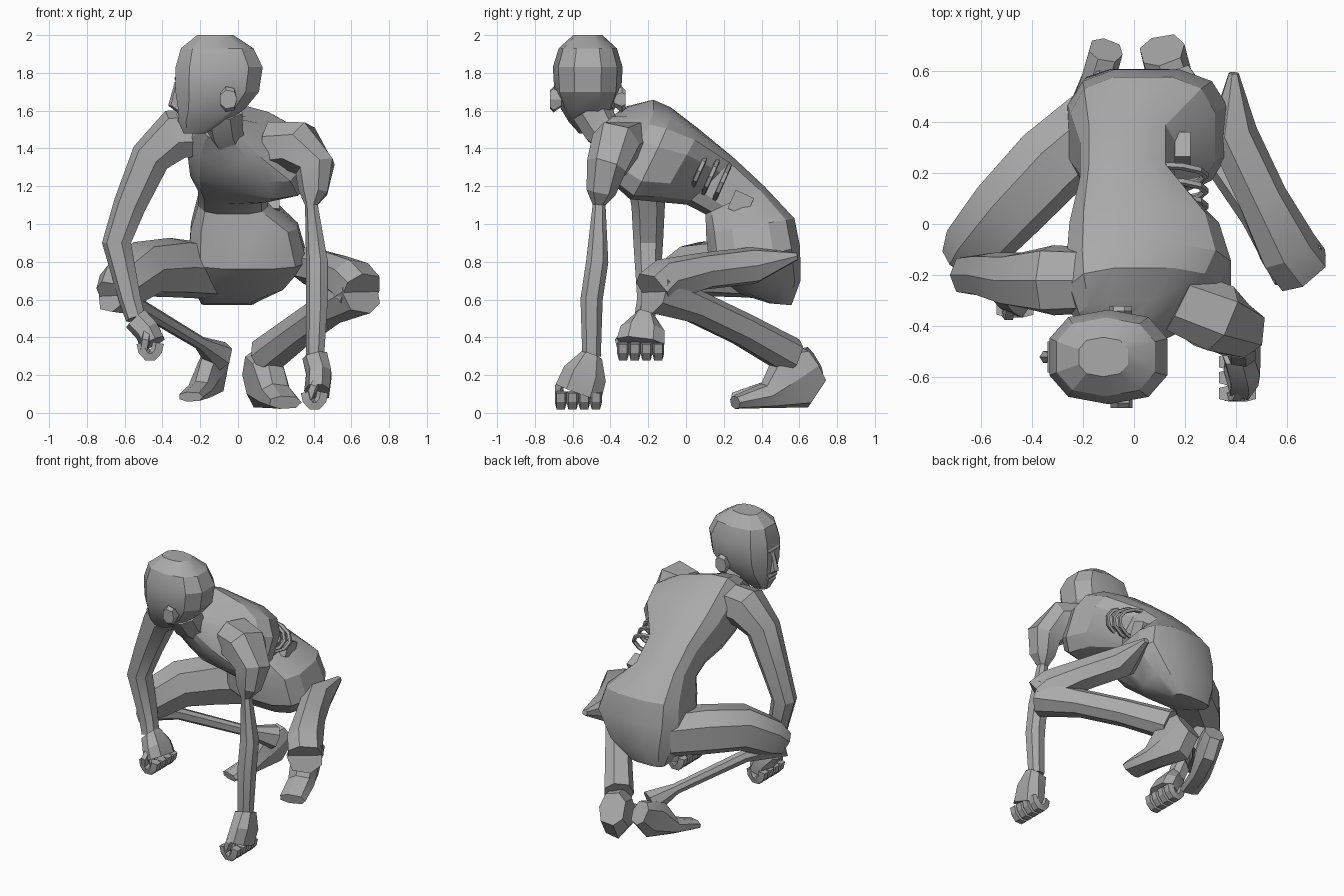
import bpy, bmesh, math
from mathutils import Vector

default_cube = bpy.data.objects.get("Cube")
if default_cube:
    bpy.data.objects.remove(default_cube, do_unlink=True)

GREY = (.4, .4, .4, 1)
skin = bpy.data.materials.new("plain grey")
skin.use_nodes = True
skin.diffuse_color = GREY
skin.node_tree.nodes["Principled BSDF"].inputs["Base Color"].default_value = GREY

X, Y, Z = Vector((1, 0, 0)), Vector((0, 1, 0)), Vector((0, 0, 1))


def soften(value, power):
    return math.copysign(abs(value) ** power, value)


def finish(name, bm):
    bmesh.ops.recalc_face_normals(bm, faces=bm.faces[:])
    mesh = bpy.data.meshes.new(name)
    bm.to_mesh(mesh)
    bm.free()
    mesh.materials.append(skin)
    obj = bpy.data.objects.new(name, mesh)
    bpy.context.scene.collection.objects.link(obj)
    bpy.ops.object.select_all(action='DESELECT')
    obj.select_set(True)
    bpy.context.view_layer.objects.active = obj
    bpy.ops.object.shade_smooth_by_angle(angle=math.radians(25))


def loft(name, rings, sides, power=.8):
    """Skin a closed tube over rings given as (centre, half axis, half axis)."""
    bm = bmesh.new()
    loops = []
    for centre, u, v in rings:
        loop = []
        for i in range(sides):
            angle = math.tau * (i + .5) / sides
            across = soften(math.cos(angle), power)
            along = soften(math.sin(angle), power)
            loop.append(bm.verts.new(centre + u * across + v * along))
        loops.append(loop)
    for low, high in zip(loops, loops[1:]):
        for i in range(sides):
            j = (i + 1) % sides
            bm.faces.new((low[i], low[j], high[j], high[i]))
    bm.faces.new(loops[0])
    bm.faces.new(loops[-1])
    finish(name, bm)


def limb(name, path, depths, width=None, ref=Z, sides=7):
    """Loft along a path; the sections are round unless a width is given."""
    points = [Vector(point) for point in path]
    last = len(points) - 1
    rings = []
    for i, (point, depth) in enumerate(zip(points, depths)):
        tangent = (points[min(i + 1, last)] - points[max(i - 1, 0)]).normalized()
        u = tangent.cross(ref).normalized()
        v = u.cross(tangent)
        rings.append((point, u * (width or depth), v * depth))
    loft(name, rings, sides)


def tube(name, path, radius, ref=Y):
    limb(name, path, [radius] * len(path), ref=ref, sides=5)


# Torso: half width, drop of the left side, then back and front in y and z
torso_sections = [
    (.14, 0, .56, .57, .44, .58),
    (.24, 0, .61, .7, .28, .63),
    (.32, 0, .61, .88, .12, .76),
    (.29, 0, .58, 1.03, .1, .95),
    (.19, 0, .42, 1.2, .1, 1.05),
    (.19, 0, .26, 1.35, 0, 1.1),
    (.3, .02, .07, 1.5, -.15, 1.12),
    (.33, .06, -.08, 1.6, -.3, 1.15),
    (.3, .08, -.17, 1.63, -.4, 1.25),
    (.2, .06, -.3, 1.6, -.46, 1.36),
    (.1, 0, -.4, 1.57, -.5, 1.45),
]
torso_rings = []
for half, drop, back_y, back_z, front_y, front_z in torso_sections:
    back = Y * back_y + Z * back_z
    front = Y * front_y + Z * front_z
    middle = (back + front) / 2 + X * (half * .6 - .14)
    torso_rings.append((middle, X * half - Z * drop, (back - front) / 2))
loft("torso", torso_rings, 12, .68)

# Exposed ribs and a spine block on the hollow left flank
rib_slant = Vector((0, .4, .9))
flank = Vector((.1, .07, 1.28))
spine_step = Vector((0, .06, -.03))
for rib in range(3):
    centre = flank + spine_step * rib
    arc = []
    for step in range(7):
        angle = math.pi * step / 6
        arc.append(centre + X * math.sin(angle) * .18
                   + rib_slant * math.cos(angle) * .1)
    tube("rib", arc, .014, ref=rib_slant.cross(X))
spine = flank + Vector((0, .22, -.17))
limb("spine_block", [spine, spine + X * .12], [.07, .07], ref=rib_slant, sides=4)

# Neck and head, turned to the model's right
limb("neck", [(-.08, -.5, 1.6), (-.07, -.45, 1.5), (-.03, -.35, 1.4)],
     [.11, .1, .08], ref=Y)
head_middle = Y * -.52
skull = [(-.23, 1.48, .06), (-.19, 1.54, .13), (-.14, 1.61, .185), (-.11, 1.7, .23),
         (-.1, 1.83, .24), (-.11, 1.93, .2), (-.12, 2, .1)]
loft("head", [(head_middle + X * x + Z * z, X * r, Y * r * .77)
              for x, z, r in skull], 10)
limb("nose", [head_middle + X * x + Z * z for x, z in
              ((-.32, 1.75), (-.345, 1.63), (-.3, 1.6))],
     [.015, .025, .02], ref=Y, sides=5)
for name, x, z, reach in (("brow", -.32, 1.77, .06), ("upper_lip", -.31, 1.58, .05),
                          ("lower_lip", -.305, 1.55, .04)):
    centre = head_middle + X * x + Z * z
    tube(name, [centre - Y * reach, centre + Y * reach], .018, ref=Z)
for name, side in (("left_ear", -1), ("right_ear", 1)):
    root = head_middle + X * -.05 + Z * 1.66
    limb(name, [root + Y * side * reach for reach in (.14, .18, .2)],
         [.04, .07, .05], width=.045)

# Arms, each starting inside its shoulder
left_wrist, right_wrist = Vector((.41, -.5, .3)), Vector((-.54, -.22, .5))
limb("left_arm", [(.18, -.3, 1.42), (.32, -.37, 1.41), (.41, -.42, 1.3), (.4, -.45, 1.17),
                  (.39, -.46, 1.1), (.42, -.47, .8), (.42, -.5, .6), left_wrist],
     [.13, .14, .11, .08, .035, .06, .06, .05], ref=Y)
limb("right_arm", [(-.15, -.22, 1.48), (-.33, -.22, 1.47), (-.46, -.22, 1.35),
                   (-.57, -.2, 1.1), (-.64, -.2, .9), (-.57, -.2, .6), right_wrist],
     [.13, .14, .11, .09, .08, .06, .055], ref=Y)


def hand(side, wrist, knuckles):
    """A loose fist: wide palm, thumb in front and four curled fingers."""
    middle = wrist.lerp(knuckles, .5)
    limb(side + "_palm", [wrist, middle, knuckles - X * .03],
         [.06, .12, .13], width=.07, ref=Y)
    thumb_base = middle - Y * .08
    thumb_tip = knuckles - Y * .1 - X * .08 - Z * .04
    tube(side + "_thumb", [thumb_base, thumb_base.lerp(thumb_tip, .5) - Y * .03,
                           thumb_tip], .025, ref=X)
    for finger in range(4):
        base = knuckles + Y * .062 * (finger - 1.5)
        curl = []
        for step in range(6):
            angle = math.pi * step / 5
            curl.append(base - X * .045 * (1 - math.cos(angle))
                        - Z * .07 * math.sin(angle))
        tube(side + "_finger", curl, .033)


hand("left", left_wrist, Vector((.45, -.57, .11)))
hand("right", right_wrist, Vector((-.42, -.24, .37)))

# Legs: the right shin is wasted to a thin strand
left_knee, right_knee = Vector((.65, -.17, .64)), Vector((-.67, -.14, .62))
limb("left_thigh", [(.39, .59, .83), (.38, .36, .78), (.5, .1, .75),
                    (.6, -.1, .7), left_knee], [.02, .1, .1, .12, .12])
limb("right_thigh", [(-.12, .42, .75), (-.33, .24, .77), (-.5, .06, .76),
                     (-.62, -.08, .67), right_knee], [.15, .16, .15, .13, .09])
limb("left_shin", [left_knee, (.5, .05, .56), (.33, .3, .44), (.15, .55, .3)],
     [.12, .09, .09, .1])
limb("right_shin", [right_knee, (-.5, .05, .55), (-.2, .4, .37), (-.1, .55, .3)],
     [.09, .04, .035, .08])

# Feet: heel, ankle, instep and toes, the right one slimmer and lifted
for name, side, slim, lift in (("left_foot", 1, 1, 0), ("right_foot", -1, .75, .03)):
    sole = [(.11, .68, .25), (.14, .57, .18), (.2, .43, .09), (.25, .26, .055)]
    limb(name, [(side * x, y, z + lift) for x, y, z in sole],
         [depth * slim for depth in (.11, .18, .07, .035)], width=.09 * slim)
